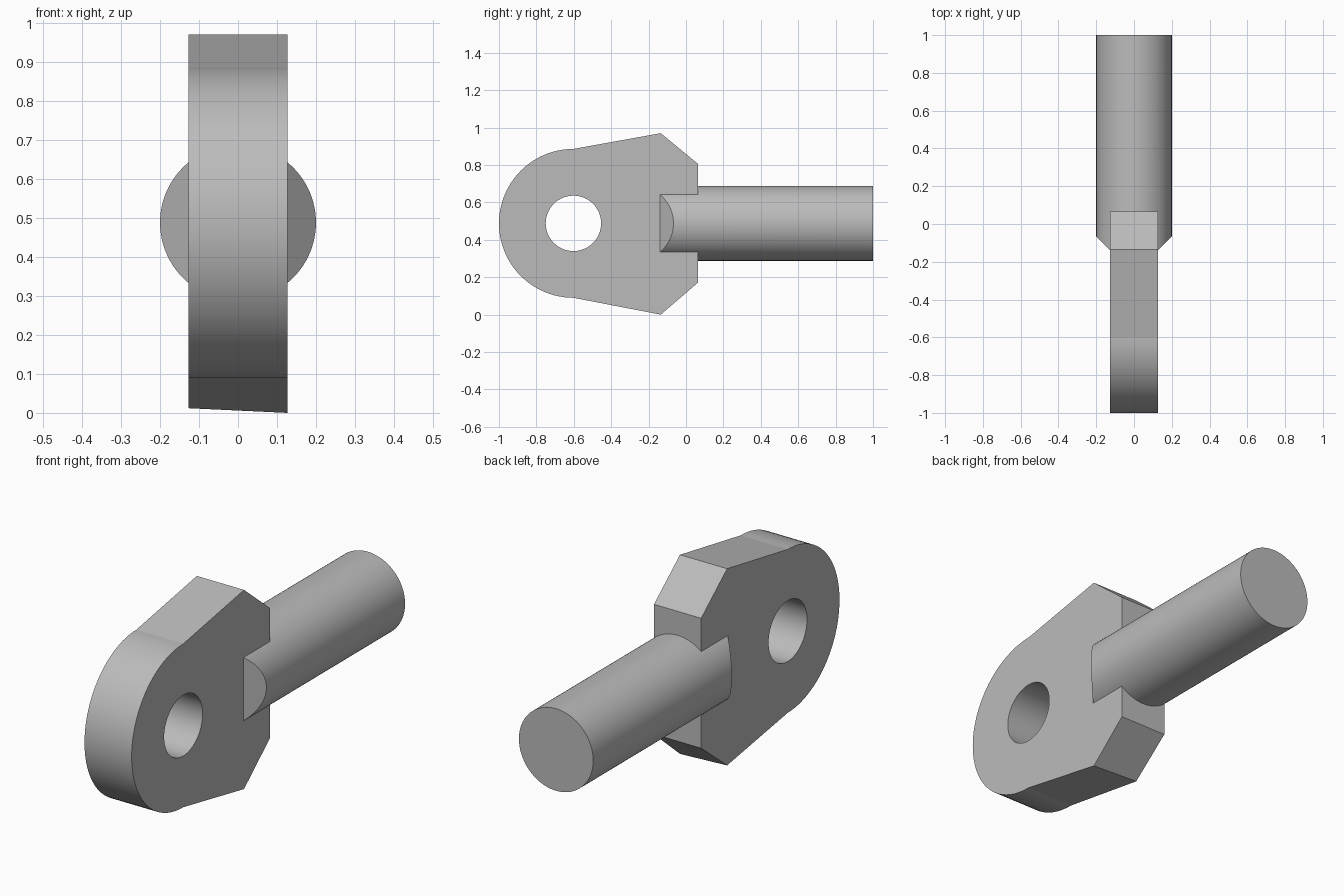
import bpy, bmesh, math
from mathutils import Matrix, Vector

cube = bpy.data.objects.get("Cube")
if cube:
    bpy.data.objects.remove(cube, do_unlink=True)

AXIS_Z = 0.488      # height of the rod and eye centres
EYE_Y = -0.602
EYE_R = 0.398
HALF = 0.127        # half thickness of the plate
ROD_R = 0.2

steel = bpy.data.materials.new("light grey steel")
steel.use_nodes = True
grey = (0.5, 0.5, 0.5, 1)
steel.diffuse_color = grey
steel.node_tree.nodes["Principled BSDF"].inputs["Base Color"].default_value = grey


def make_object(name, bm):
    bmesh.ops.recalc_face_normals(bm, faces=bm.faces[:])
    mesh = bpy.data.meshes.new(name)
    bm.to_mesh(mesh)
    bm.free()
    mesh.materials.append(steel)
    obj = bpy.data.objects.new(name, mesh)
    bpy.context.collection.objects.link(obj)
    return obj


def cylinder(radius, start, end, centre, rotation, segments=96):
    bm = bmesh.new()
    place = Matrix.Translation(centre) @ rotation @ Matrix.Translation((0, 0, (start + end) / 2))
    bmesh.ops.create_cone(bm, cap_ends=True, segments=segments, radius1=radius,
                          radius2=radius, depth=end - start, matrix=place)
    return bm


# Plate: rounded eye end flaring out to a chamfered shoulder
profile = [(-0.135, 0.97), (0.065, 0.805), (0.065, 0.172), (-0.135, 0.0)]
steps = 48
for i in range(steps + 1):
    a = math.radians(270 - 180 * i / steps)
    profile.append((EYE_Y + EYE_R * math.cos(a), AXIS_Z + EYE_R * math.sin(a)))
bm = bmesh.new()
rings = [[bm.verts.new((x, y, z)) for y, z in profile] for x in (-HALF, HALF)]
rings[0][3].co.z = 0.012    # lower edge is slightly tilted
for ring in rings:
    bm.faces.new(ring)
count = len(profile)
for i in range(count):
    j = (i + 1) % count
    bm.faces.new((rings[0][i], rings[0][j], rings[1][j], rings[1][i]))
plate = make_object("eye_plate", bm)

# Rod: its inner end is cut by two slanted planes that meet the plate
bm = cylinder(ROD_R, -0.2, 1.0, (0, 0, AXIS_Z), Matrix.Rotation(-math.pi / 2, 4, 'X'))
for side in (-1, 1):
    cut = bmesh.ops.bisect_plane(bm, geom=bm.verts[:] + bm.edges[:] + bm.faces[:],
                                 plane_co=(side * ROD_R, -0.067, 0),
                                 plane_no=Vector((side, -1, 0)), clear_outer=True)
    edges = [e for e in cut["geom_cut"] if isinstance(e, bmesh.types.BMEdge)]
    bmesh.ops.holes_fill(bm, edges=edges, sides=0)
rod = make_object("rod", bm)

# Pin hole cutter
hole = make_object("pin_hole_cutter", cylinder(
    0.148, -0.5, 0.5, (0, EYE_Y, AXIS_Z), Matrix.Rotation(math.pi / 2, 4, 'Y')))

# Join the rod to the plate and drill the eye
for tool, operation in ((rod, 'UNION'), (hole, 'DIFFERENCE')):
    bpy.ops.object.select_all(action='DESELECT')
    bpy.context.view_layer.objects.active = plate
    plate.select_set(True)
    mod = plate.modifiers.new("shape", 'BOOLEAN')
    mod.object = tool
    mod.operation = operation
    mod.solver = 'EXACT'
    bpy.ops.object.modifier_apply(modifier=mod.name)
    bpy.data.objects.remove(tool, do_unlink=True)

plate.name = "rod_end_with_eye"
bpy.ops.object.shade_smooth_by_angle(angle=math.radians(8))
